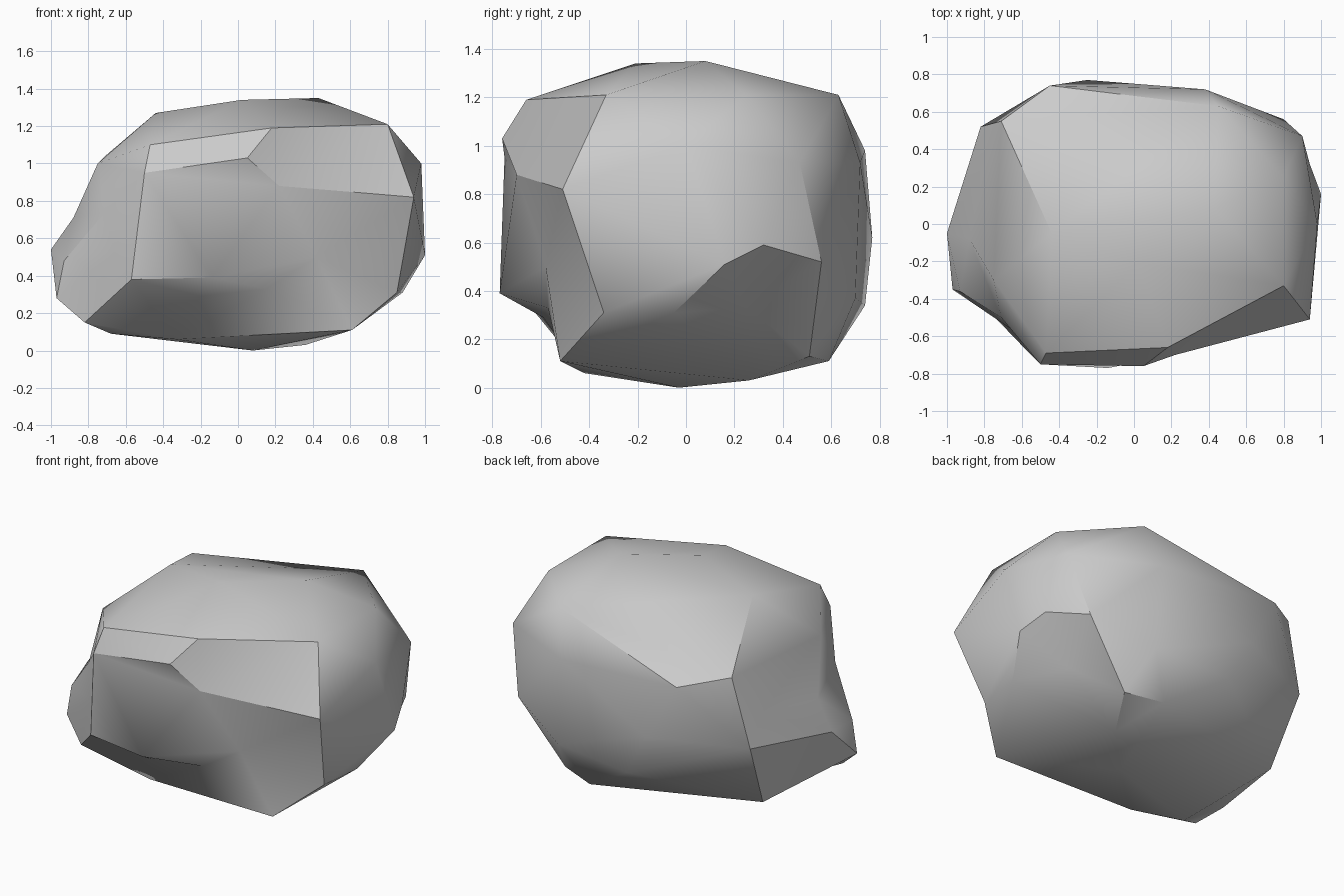
import bpy, bmesh, math
from mathutils import Vector

if "Cube" in bpy.data.objects:
    bpy.data.objects.remove(bpy.data.objects["Cube"])

# Key corners of the boulder, from base to crown (49 points)
corners = [
    # underside
    (.08, -.03, 0), (.36, .26, .03), (.27, .59, .11), (-.33, -.42, .06),
    (-.68, -.36, .09), (.61, -.52, .11), (-.82, -.42, .15), (-.77, .32, .17),
    (-.1, .74, .34),
    # hollow on the right and its rim
    (.7, .25, .33), (.5, .51, .13), (.85, -.34, .31), (.88, -.05, .31),
    (1, .16, .51), (.94, .32, .59), (.8, .56, .52), (.42, .7, .37),
    # front ledge, recess below it, and left nose
    (-.2, -.59, .29), (.15, -.57, .33), (-.57, -.68, .38), (-.14, -.77, .39),
    (.42, -.58, .5), (-.97, -.35, .28), (-.93, -.36, .48), (-1, -.05, .54),
    (-.66, -.56, .53),
    # waist and left shelf
    (-.88, -.08, .71), (-.71, -.5, .74), (-.79, .35, .76), (-.82, .52, .6),
    (-.25, .77, .62), (.94, -.51, .82), (.22, -.7, .88),
    # shoulders
    (-.5, -.75, .95), (.05, -.76, 1.03), (.98, 0, 1), (.9, .47, .93),
    (.38, .72, .93), (-.45, .74, .98), (-.71, .55, 1.04), (-.75, -.3, 1),
    # crown
    (-.47, -.69, 1.1), (.18, -.66, 1.19), (.8, -.33, 1.21), (.8, .25, 1.21),
    (.45, .63, 1.21), (-.44, -.05, 1.27), (.02, -.21, 1.34), (.43, .08, 1.35),
]
# Ridges that must run along mesh edges (corner numbers)
ridges = [(19, 20, 21), (17, 18), (4, 3, 5), (5, 11, 12, 13, 14, 15, 10),
          (31, 11), (23, 26, 28), (40, 39, 38, 37),
          (41, 42, 43, 44, 45), (33, 34, 32, 31)]

# Wrap a skin over the corner directions
centre = Vector((0, 0, .62))
bm = bmesh.new()
verts = []
for c in corners:
    d = Vector(c) - centre
    d = Vector((d.x, d.y / .77, d.z / .68)).normalized()
    verts.append(bm.verts.new(d))
bmesh.ops.convex_hull(bm, input=verts)


def turn_edge_to(a, b):
    """Flip the diagonal between a and b, if it lies the wrong way."""
    for e in bm.edges:
        if len(e.link_faces) != 2:
            continue
        p, q = e.verts
        tips = {v for f in e.link_faces for v in f.verts} - {p, q}
        if tips != {a, b}:
            continue
        n = a.co.cross(b.co)
        if n.dot(p.co) * n.dot(q.co) < 0:
            bmesh.utils.edge_rotate(e, True)
        return


for chain in ridges:
    for i, j in zip(chain, chain[1:]):
        if not any(e.other_vert(verts[i]) == verts[j] for e in verts[i].link_edges):
            turn_edge_to(verts[i], verts[j])

# Move each corner to its real place
for v, c in zip(verts, corners):
    v.co = c
bmesh.ops.recalc_face_normals(bm, faces=bm.faces)

mesh = bpy.data.meshes.new("boulder")
bm.to_mesh(mesh)
bm.free()
boulder = bpy.data.objects.new("boulder", mesh)
bpy.context.collection.objects.link(boulder)

# Soft facets with crisp ridges
bpy.context.view_layer.objects.active = boulder
boulder.select_set(True)
bpy.ops.object.shade_smooth_by_angle(angle=math.radians(35))
